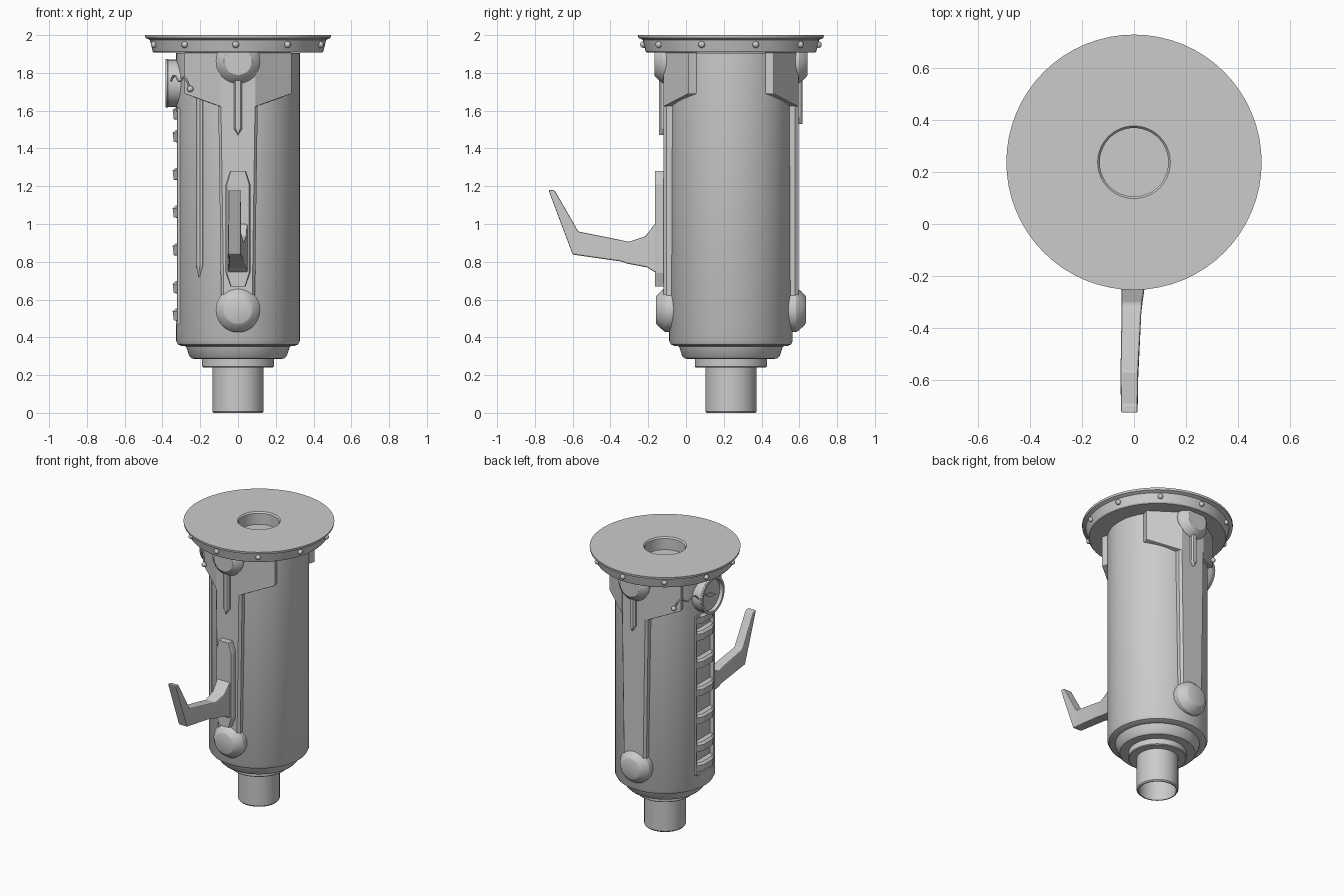
import bpy, bmesh
from math import sin, cos, pi, radians
from mathutils import Matrix, Vector

if "Cube" in bpy.data.objects:
    bpy.data.objects.remove(bpy.data.objects["Cube"])

C = 0.238  # y of the main vertical axis


def finish(name, bm, bevel=0.0):
    bmesh.ops.recalc_face_normals(bm, faces=bm.faces[:])
    me = bpy.data.meshes.new(name)
    bm.to_mesh(me)
    bm.free()
    ob = bpy.data.objects.new(name, me)
    bpy.context.collection.objects.link(ob)
    if bevel:
        m = ob.modifiers.new("bevel", 'BEVEL')
        m.width, m.segments, m.limit_method = bevel, 2, 'ANGLE'
    return ob


def loft(name, rings, bevel=0.0):
    """Solid through a row of matching closed rings, capped at both ends."""
    bm = bmesh.new()
    vs = [[bm.verts.new(p) for p in ring] for ring in rings]
    n = len(vs[0])
    for a, b in zip(vs, vs[1:]):
        for i in range(n):
            j = (i + 1) % n
            bm.faces.new((a[i], a[j], b[j], b[i]))
    bm.faces.new(vs[0][::-1])
    bm.faces.new(vs[-1])
    return finish(name, bm, bevel)


def lathe(name, prof, loc, rot=Matrix(), n=64):
    """Turned solid from (radius, height) points."""
    M = Matrix.Translation(loc) @ rot
    ring = lambda r, h: [M @ Vector((r * cos(2 * pi * k / n), r * sin(2 * pi * k / n), h)) for k in range(n)]
    ob = loft(name, [ring(r, h) for r, h in prof])
    smooth(ob)
    return ob


def smooth(ob):
    bpy.ops.object.select_all(action='DESELECT')
    ob.select_set(True)
    bpy.context.view_layer.objects.active = ob
    bpy.ops.object.shade_smooth_by_angle(angle=radians(30))


def box(name, x0, x1, y0, y1, z0, z1, bevel=0.0):
    return loft(name, [[(x0, y0, z), (x1, y0, z), (x1, y1, z), (x0, y1, z)] for z in (z0, z1)], bevel)


def balls(name, pts, r):
    bm = bmesh.new()
    for p in pts:
        bmesh.ops.create_uvsphere(bm, u_segments=12, v_segments=8, radius=r, matrix=Matrix.Translation(p))
    ob = finish(name, bm)
    smooth(ob)


# Main cylinder with stepped base and hollow outlet pipe
body = lathe("body", [(.122, .2), (.122, 0), (.13, 0), (.136, .008), (.136, .24), (.185, .24), (.19, .245),
                      (.19, .285), (.245, .287), (.258, .3), (.275, .352), (.3, .355), (.318, .362),
                      (.327, .38), (.327, 1.905)], (0, C, 0))

# Top flange with recessed mouth
lathe("flange", [(.3, 1.908), (.445, 1.908), (.452, 1.915), (.467, 1.975), (.49, 1.985), (.492, 2.0),
                 (.14, 2.0), (.132, 1.99), (.132, 1.91)], (0, C, 0))
balls("flange_bolts", [(.463 * cos(a), C + .463 * sin(a), 1.95)
                       for a in [radians(-91.5 + 36 * k) for k in range(10)]], .018)

# Front and back: strap, shoulder wings, round bosses, pointed ridge
for side, s, ridge_low in (("front", -1, 1.47), ("back", 1, 1.53)):
    rot = Matrix.Rotation(-s * pi / 2, 4, 'X')

    def strap(w, z):
        sec = [(-w, .25), (-w, .34), (-w + .014, .357), (w - .014, .357), (w, .34), (w, .25)]
        return [(x, C + s * d, z) for x, d in sec]
    loft(side + "_strap", [strap(.088, .5), strap(.104, 1.62), strap(.106, 1.907)])

    for m, lr in ((-1, "left"), (1, "right")):
        sec = [(.09, .36, 1.62), (.285, .225, 1.69), (.268, .175, 1.69), (.09, .25, 1.62)]
        low = [(m * x, C + s * d, z) for x, d, z in sec]
        loft(f"{side}_{lr}_shoulder", [low, [(x, y, 1.907) for x, y, z in low]], .004)

    lathe(side + "_lower_boss", [(.118, .29), (.118, .345), (.11, .358), (.078, .392), (.07, .396)],
          (0, C, .545), rot, 40)
    lathe(side + "_upper_boss", [(.118, .29), (.118, .36), (.108, .375), (.08, .402), (.074, .406)],
          (0, C, 1.862), rot, 40)

    outline = [(-.022, 1.8), (.022, 1.8), (.022, ridge_low + .035), (0, ridge_low), (-.022, ridge_low + .035)]
    loft(side + "_ridge", [[(x * k, C + s * d, z) for x, z in outline]
                           for k, d in ((1, .33), (1, .37), (.55, .38))])

# Long thin ridge on the front left of the cylinder
outline = [(-.022, 1.75), (.022, 1.75), (.022, .78), (0, .72), (-.022, .78)]
ax = Matrix.Translation((0, C, 0)) @ Matrix.Rotation(radians(-38.5), 4, 'Z')
loft("side_ridge", [[ax @ Vector((x * k, -d, z)) for x, z in outline]
                    for k, d in ((1, .3), (1, .33), (.5, .338))])

# Recessed ladder panel on the left
cutter = box("panel_cutter", -.5, -.293, C - .1, C + .1, .48, 1.6)
cutter.hide_render = True
cutter.hide_viewport = True
cut = body.modifiers.new("panel_recess", 'BOOLEAN')
cut.object, cut.solver = cutter, 'EXACT'
for m in (-1, 1):
    e = sorted((C + m * .092, C + m * .108))
    box("panel_rail", -.322, -.28, e[0], e[1], .47, 1.61, .003)
for z in (.475, 1.605):
    box("panel_end", -.328, -.28, C - .1, C + .1, z - .01, z + .01, .003)
for z in (.52, .665, .865, 1.065, 1.265, 1.465, 1.585):
    sec = [(-.285, .032), (-.33, .032), (-.346, .018), (-.34, -.03), (-.285, -.04)]
    loft("panel_rung", [[(-.285 + (x + .285) * k, C + y, z + h) for x, h in sec]
                        for y, k in ((-.095, .62), (-.05, 1), (.05, 1), (.095, .62))])

# Dial on the left with rim, needle and two short wires
lathe("dial", [(.125, .28), (.125, .37), (.129, .374), (.129, .384), (.112, .384), (.108, .36)],
      (0, C, 1.745), Matrix.Rotation(-pi / 2, 4, 'Y'), 40)
loft("dial_needle", [[(x, C + .07, 1.77), (x, C - .012, 1.757), (x, C - .06, 1.725), (x, C + .012, 1.733)]
                     for x in (-.355, -.366)])
balls("wire_bolts", [(-.253, C + s * .262, 1.715) for s in (-1, 1)], .017)
for s in (-1, 1):
    cu = bpy.data.curves.new("dial_wire", 'CURVE')
    cu.dimensions, cu.bevel_depth, cu.bevel_resolution = '3D', .005, 1
    sp = cu.splines.new('BEZIER')
    pts = [(-.36, .11, 1.745), (-.335, .155, 1.785), (-.31, .19, 1.755), (-.285, .225, 1.775), (-.255, .262, 1.72)]
    sp.bezier_points.add(len(pts) - 1)
    for b, (x, d, z) in zip(sp.bezier_points, pts):
        b.co = (x, C + s * d, z)
        b.handle_left_type = b.handle_right_type = 'AUTO'
    bpy.context.collection.objects.link(bpy.data.objects.new("dial_wire", cu))

# Handle base plate with chamfered ends
plate = [(-.04, .67), (.04, .67), (.065, .74), (.065, 1.21), (.042, 1.28), (-.042, 1.28), (-.065, 1.21), (-.065, .74)]
loft("handle_plate", [[(x * k, y, z) for x, z in plate]
                      for k, y in ((1, -.1), (1, -.152), (.9, -.163))])

# Bent lever: top (y, z), bottom (y, z), left x, right x
lever = [(-.14, 1.0, -.14, .74, -.052, .05), (-.165, 1.0, -.165, .745, -.052, .05),
         (-.215, .935, -.205, .77, -.05, .045), (-.305, .905, -.31, .79, -.048, .032),
         (-.345, .915, -.345, .802, -.048, .028), (-.57, .96, -.6, .838, -.052, .016),
         (-.695, 1.178, -.729, 1.182, -.05, .014)]
loft("lever", [[(a, ty, tz), (b, ty, tz), (b, by, bz), (a, by, bz)]
               for ty, tz, by, bz, a, b in lever], .007)
